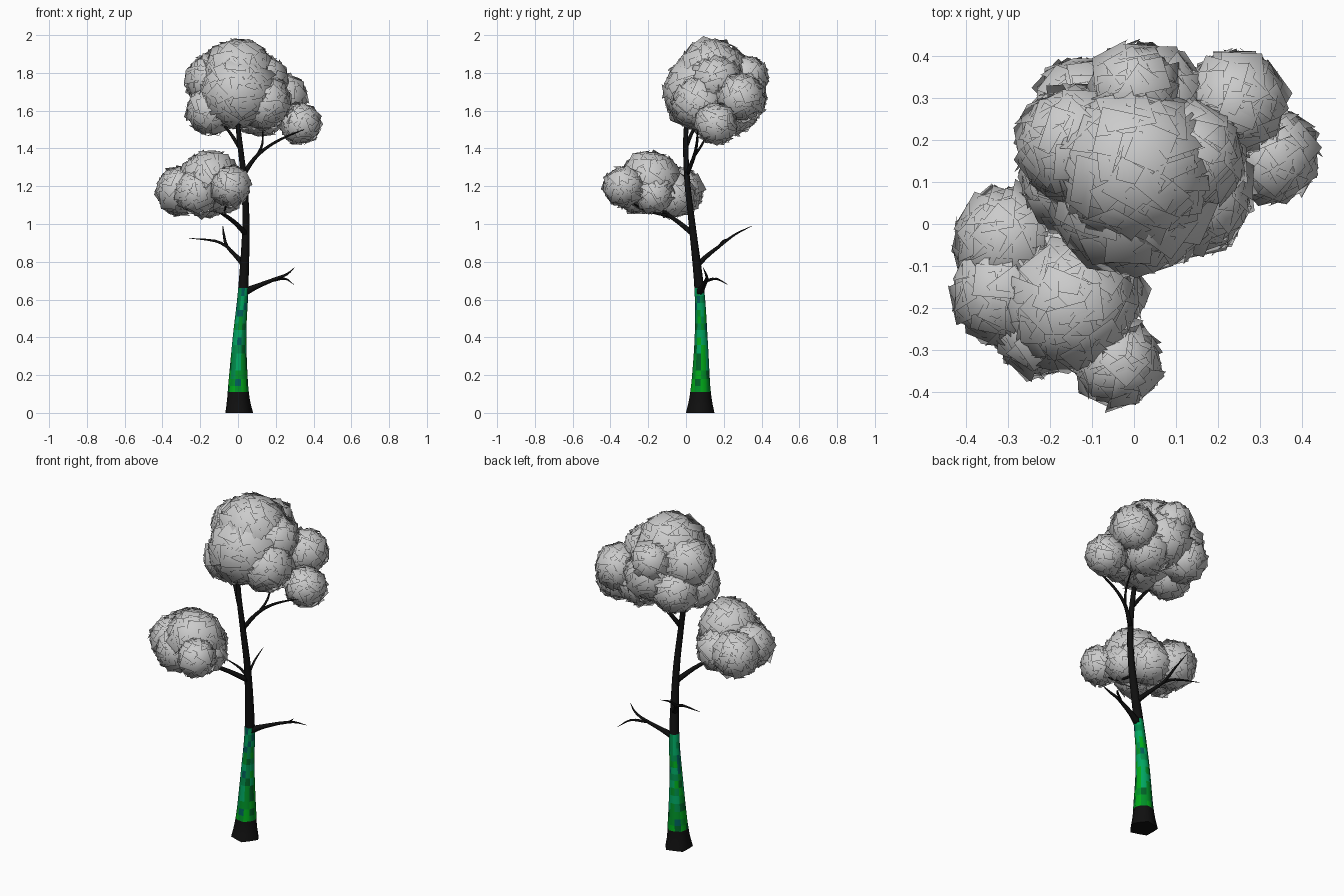
import bpy, math, random
from mathutils import Vector

if "Cube" in bpy.data.objects:
    bpy.data.objects.remove(bpy.data.objects["Cube"])

random.seed(4)


def material(name, rgb):
    m = bpy.data.materials.new(name)
    m.diffuse_color = (*rgb, 1)
    m.use_nodes = True
    m.node_tree.nodes["Principled BSDF"].inputs["Base Color"].default_value = m.diffuse_color
    return m


bark = material("bark", (0.005, 0.005, 0.005))
greens_low = [material("green_a", (0.0, 0.40, 0.01)), material("green_b", (0.0, 0.28, 0.02)),
              material("green_c", (0.0, 0.12, 0.02))]
greens_high = [material("teal_a", (0.0, 0.38, 0.12)), material("teal_b", (0.0, 0.26, 0.07)),
               material("teal_c", (0.0, 0.11, 0.10))]


def make_object(name, verts, faces, mats=()):
    me = bpy.data.meshes.new(name)
    me.from_pydata(verts, [], faces)
    for m in mats:
        me.materials.append(m)
    ob = bpy.data.objects.new(name, me)
    bpy.context.collection.objects.link(ob)
    return ob


def smooth_path(pts, steps):
    # Catmull-Rom through (x, y, z, radius) points
    p = [Vector(q) for q in pts]
    p = [2 * p[0] - p[1]] + p + [2 * p[-1] - p[-2]]
    out = []
    for i in range(1, len(p) - 2):
        a, b, c, d = p[i - 1:i + 3]
        for k in range(steps):
            t = k / steps
            out.append(0.5 * (2 * b + (c - a) * t + (2 * a - 5 * b + 4 * c - d) * t ** 2
                              + (3 * b - a - 3 * c + d) * t ** 3))
    return out + [p[-2]]


def tube(name, pts, sides=6, steps=3):
    path = smooth_path(pts, steps)
    verts, faces = [], []
    n = len(path)
    for i, q in enumerate(path):
        d = (path[min(i + 1, n - 1)] - path[max(i - 1, 0)]).to_3d().normalized()
        u = d.cross(Vector((0.31, 0.9, 0.3))).normalized()
        w = d.cross(u)
        for s in range(sides):
            a = 2 * math.pi * s / sides
            verts.append(q.to_3d() + max(q.w, 0.001) * (u * math.cos(a) + w * math.sin(a)))
    for i in range(n - 1):
        for s in range(sides):
            t = (s + 1) % sides
            faces.append((i * sides + s, i * sides + t, (i + 1) * sides + t, (i + 1) * sides + s))
    faces += [tuple(reversed(range(sides))), tuple(range((n - 1) * sides, n * sides))]
    ob = make_object(name, verts, faces, [bark])
    ob.data.polygons.foreach_set("use_smooth", [True] * len(faces))
    return ob


# trunk: horizontal rings, flared foot, patchwork of greens on the lower half
def trunk():
    path = smooth_path([(0, 0.075, 0, 0.073), (0.0, 0.077, 0.11, 0.056), (0.008, 0.08, 0.4, 0.036),
                        (0.028, 0.07, 0.66, 0.027), (0.042, 0.032, 1.0, 0.019),
                        (0.03, 0.005, 1.25, 0.016), (0.002, 0.0, 1.5, 0.013),
                        (-0.01, 0.03, 1.7, 0.006)], 7)
    sides, verts, faces = 10, [], []
    for q in path:
        flare = max(0, 1 - q.z / 0.15)
        for s in range(sides):
            a = 2 * math.pi * s / sides
            r = q.w * (1 + 0.09 * flare * math.cos(5 * a))
            verts.append((q.x + r * math.cos(a), q.y + r * math.sin(a), max(q.z, 0)))
    for i in range(len(path) - 1):
        for s in range(sides):
            t = (s + 1) % sides
            faces.append((i * sides + s, i * sides + t, (i + 1) * sides + t, (i + 1) * sides + s))
    n = len(verts)
    faces += [tuple(reversed(range(sides))), tuple(range(n - sides, n))]
    ob = make_object("trunk", verts, faces, [bark] + greens_low + greens_high)
    for p in ob.data.polygons:
        p.use_smooth = len(p.vertices) == 4
        z = p.center.z
        if 0.11 < z < 0.68 and len(p.vertices) == 4:
            high = random.random() < (z - 0.12) / 0.45
            p.material_index = (4 if high else 1) + random.choice((0, 0, 1, 1, 2))


trunk()

# branches: each list is one tapered limb (x, y, z, radius)
limbs = {
    "low_right_branch": [(0.035, 0.072, 0.64, 0.022), (0.10, 0.09, 0.67, 0.014), (0.20, 0.11, 0.71, 0.009),
                         (0.26, 0.105, 0.735, 0.006), (0.30, 0.09, 0.77, 0.001)],
    "low_right_twig": [(0.18, 0.11, 0.70, 0.008), (0.25, 0.16, 0.71, 0.006), (0.295, 0.22, 0.68, 0.001)],
    "low_back_branch": [(0.035, 0.058, 0.78, 0.018), (-0.01, 0.11, 0.83, 0.013), (-0.06, 0.18, 0.885, 0.009),
                        (-0.075, 0.26, 0.945, 0.006), (-0.08, 0.35, 0.99, 0.001)],
    "low_back_twig": [(-0.05, 0.17, 0.875, 0.009), (-0.12, 0.20, 0.91, 0.007), (-0.26, 0.24, 0.925, 0.001)],
    "mid_branch": [(0.04, 0.035, 0.95, 0.017), (-0.02, -0.04, 1.01, 0.013), (-0.09, -0.11, 1.06, 0.010),
                   (-0.17, -0.16, 1.11, 0.007), (-0.27, -0.15, 1.17, 0.001)],
    "mid_twig": [(-0.07, -0.10, 1.045, 0.009), (-0.07, -0.22, 1.075, 0.006), (-0.05, -0.32, 1.14, 0.001)],
    "high_right_branch": [(0.033, 0.008, 1.27, 0.014), (0.09, 0.04, 1.35, 0.010), (0.16, 0.055, 1.41, 0.008),
                          (0.25, 0.06, 1.46, 0.006), (0.35, 0.06, 1.50, 0.001)],
    "high_right_twig": [(0.10, 0.045, 1.36, 0.008), (0.13, 0.09, 1.43, 0.006), (0.13, 0.15, 1.55, 0.001)],
    "high_left_branch": [(0.005, 0.0, 1.41, 0.012), (-0.04, 0.03, 1.48, 0.009), (-0.10, 0.07, 1.56, 0.006),
                         (-0.13, 0.10, 1.63, 0.001)],
}
for name, pts in limbs.items():
    tube(name, pts)


# foliage: flat square leaf cards wrapped round overlapping balls (x, y, z, radius)
def foliage(name, balls):
    verts, faces, normals = [], [], []
    for i, (x, y, z, r) in enumerate(balls):
        c = Vector((x, y, z))
        half = 0.030 + 0.14 * r
        count = int(4 * math.pi * r * r / (4 * half * half) * 3.6)
        for k in range(count):
            h = 1 - 2 * (k + 0.5) / count
            a = k * 2.39996 + random.uniform(-0.15, 0.15)
            s = math.sqrt(1 - h * h)
            d = Vector((s * math.cos(a), s * math.sin(a), h))
            p = c + d * r * random.uniform(0.88, 0.96)
            # skip cards buried in a neighbouring ball
            if any((p - Vector(b[:3])).length < b[3] * 0.78 for j, b in enumerate(balls) if j != i):
                continue
            n = (d + 0.2 * Vector([random.uniform(-1, 1) for _ in range(3)])).normalized()
            spin = random.uniform(0, math.pi)
            t = n.orthogonal().normalized()
            b = n.cross(t)
            u = (t * math.cos(spin) + b * math.sin(spin)) * half * random.uniform(0.85, 1.1)
            v = (b * math.cos(spin) - t * math.sin(spin)) * half * random.uniform(0.85, 1.1)
            f = len(verts)
            for q in (p - u - v, p + u - v, p + u + v, p - u + v):
                verts.append(q)
                normals.append((q - c).normalized())
            faces.append((f, f + 1, f + 2, f + 3))
    ob = make_object(name, verts, faces)
    ob.data.polygons.foreach_set("use_smooth", [True] * len(faces))
    ob.data.normals_split_custom_set_from_vertices(normals)


foliage("upper_foliage", [
    (0.0, 0.14, 1.79, 0.19), (0.0, 0.08, 1.70, 0.20), (-0.14, 0.11, 1.60, 0.125),
    (-0.14, 0.19, 1.76, 0.135), (0.14, 0.07, 1.64, 0.14), (0.03, 0.28, 1.68, 0.145),
    (0.24, 0.29, 1.67, 0.12), (0.33, 0.16, 1.53, 0.105), (0.12, 0.24, 1.60, 0.13),
    (0.0, 0.32, 1.78, 0.105), (-0.12, 0.27, 1.62, 0.12), (0.13, 0.16, 1.76, 0.13)])
foliage("lower_foliage", [
    (-0.15, -0.19, 1.23, 0.155), (-0.30, -0.04, 1.17, 0.125), (-0.31, -0.16, 1.18, 0.12),
    (-0.17, -0.07, 1.15, 0.115), (-0.04, -0.33, 1.20, 0.10), (-0.22, -0.25, 1.17, 0.11),
    (-0.08, -0.17, 1.16, 0.10)])
